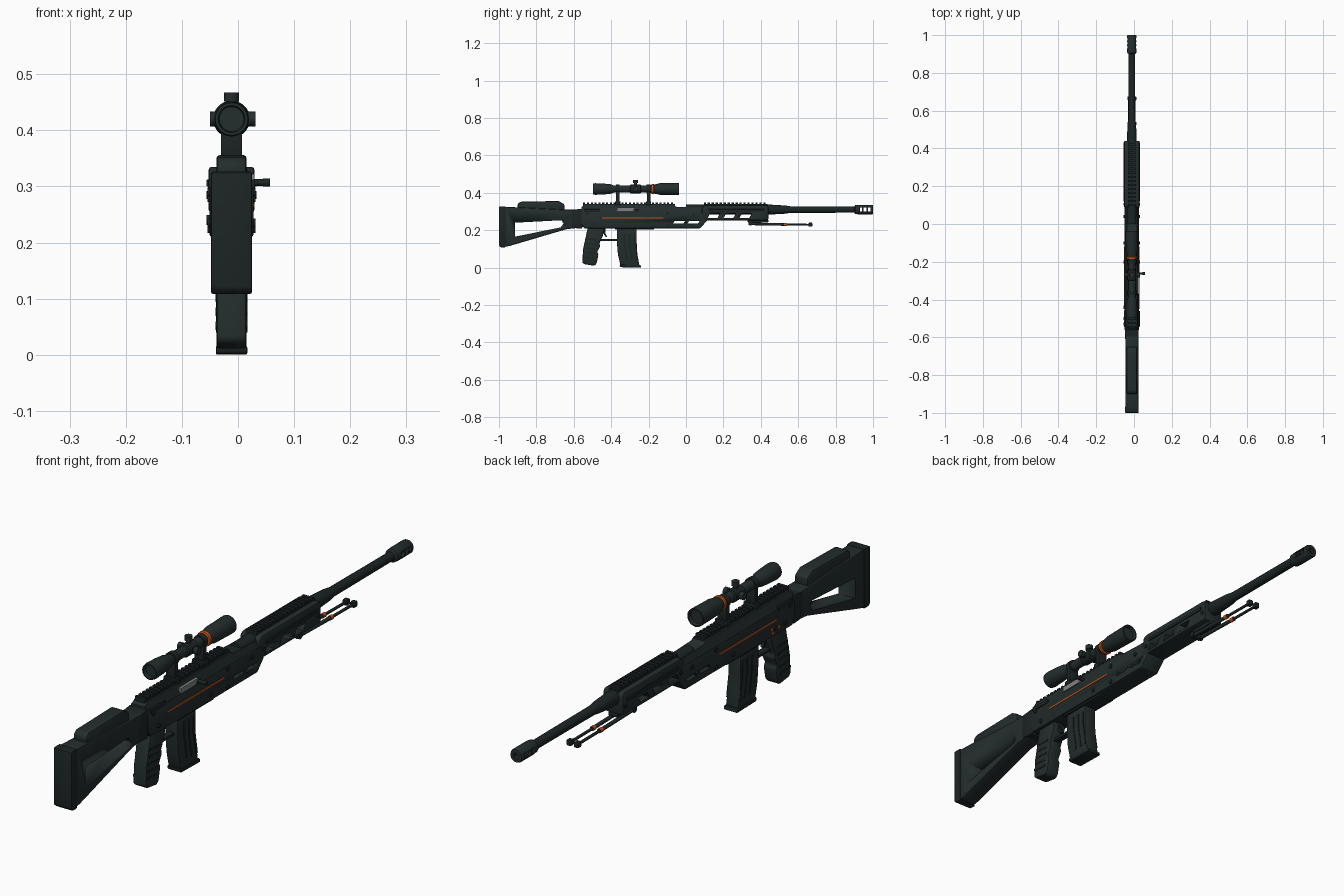
import bpy, bmesh, math
from mathutils import Vector, Matrix

cube = bpy.data.objects.get("Cube")
if cube:
    bpy.data.objects.remove(cube, do_unlink=True)

XC = -0.0115  # centre plane of the rifle


def material(name, rgb):
    m = bpy.data.materials.new(name)
    m.use_nodes = True
    m.diffuse_color = (*rgb, 1)
    m.node_tree.nodes["Principled BSDF"].inputs["Base Color"].default_value = (*rgb, 1)
    return m


BODY = material("dark green grey", (0.017, 0.026, 0.026))
DARK = material("near black", (0.012, 0.018, 0.018))
ORANGE = material("orange", (0.55, 0.085, 0.01))
STEEL = material("bare steel", (0.22, 0.23, 0.23))


def finish(name, bm, mat, bevel=0.0, x=0.0):
    bmesh.ops.recalc_face_normals(bm, faces=bm.faces)
    if bevel:
        edges = [e for e in bm.edges if e.calc_face_angle(0) > 0.5]
        bmesh.ops.bevel(bm, geom=edges, offset=bevel, segments=2, profile=0.5,
                        affect='EDGES', clamp_overlap=True)
    me = bpy.data.meshes.new(name)
    bm.to_mesh(me)
    bm.free()
    me.materials.append(mat)
    me.shade_smooth()
    me.set_sharp_from_angle(angle=math.radians(32))
    ob = bpy.data.objects.new(name, me)
    ob.location.x = XC + x
    bpy.context.collection.objects.link(ob)
    return ob


def prism(name, pts, half, mat, bevel=0.0, x=0.0, taper=None):
    """Side profile in (y, z) extruded across x; taper=(z, factor) narrows the top."""
    bm = bmesh.new()
    face = bm.faces.new([bm.verts.new((-half, y, z)) for y, z in pts])
    new = bmesh.ops.extrude_face_region(bm, geom=[face])["geom"]
    for v in new:
        if isinstance(v, bmesh.types.BMVert):
            v.co.x = half
    if taper:
        for v in bm.verts:
            if v.co.z > taper[0]:
                v.co.x *= taper[1]
    return finish(name, bm, mat, bevel, x)


def box(name, y0, y1, z0, z1, half, mat, bevel=0.0, x=0.0):
    return prism(name, [(y0, z0), (y1, z0), (y1, z1), (y0, z1)], half, mat, bevel, x)


def lathe(name, profile, z, mat, x=0.0, sides=28):
    """Profile of (y, radius) turned around an axis along y."""
    bm = bmesh.new()
    rings = []
    for y, r in profile:
        ring = []
        for i in range(sides):
            a = math.tau * i / sides
            ring.append(bm.verts.new((r * math.cos(a), y, z + r * math.sin(a))))
        rings.append(ring)
    for a, b in zip(rings, rings[1:]):
        for i in range(sides):
            j = (i + 1) % sides
            bm.faces.new((a[i], a[j], b[j], b[i]))
    bm.faces.new(rings[0])
    bm.faces.new(rings[-1])
    return finish(name, bm, mat, 0, x)


def rod(name, a, b, r, mat, sides=20):
    a, b = Vector(a), Vector(b)
    bm = bmesh.new()
    rot = (b - a).to_track_quat('Z', 'Y').to_matrix().to_4x4()
    bmesh.ops.create_cone(bm, cap_ends=True, segments=sides, radius1=r, radius2=r,
                          depth=(b - a).length,
                          matrix=Matrix.Translation((a + b) / 2) @ rot)
    return finish(name, bm, mat)


def cut(ob, cutters):
    for c in cutters:
        mod = ob.modifiers.new("cut", 'BOOLEAN')
        mod.operation, mod.solver, mod.object = 'DIFFERENCE', 'EXACT', c
    bpy.context.view_layer.update()
    me = bpy.data.meshes.new_from_object(
        ob.evaluated_get(bpy.context.evaluated_depsgraph_get()))
    ob.modifiers.clear()
    ob.data = me
    for c in cutters:
        bpy.data.objects.remove(c, do_unlink=True)


# Stock with triangular window, butt pad and cheek rest
stock = prism("stock", [(-.975, .325), (-.975, .11), (-.945, .115), (-.64, .205), (-.55, .215),
                        (-.55, .31), (-.66, .31), (-.9, .322)], .034, BODY, .006)
cut(stock, [prism("window", [(-.915, .24), (-.915, .165), (-.67, .215), (-.655, .235),
                             (-.665, .253)], .1, DARK)])
prism("butt_pad", [(-1, .325), (-1, .118), (-.99, .108), (-.965, .108), (-.965, .327),
                   (-.992, .327)], .0365, DARK, .004)
prism("cheek_rest", [(-.9, .315), (-.9, .34), (-.885, .352), (-.68, .356), (-.65, .338),
                     (-.65, .305)], .027, BODY, .006)
prism("stock_collar", [(-.61, .308), (-.61, .212), (-.555, .208), (-.555, .315)], .036, DARK, .004)

# Receiver with sloped shoulders and vented fore end
receiver = prism("receiver", [(-.56, .3), (-.56, .235), (-.545, .21), (.075, .21), (.112, .25),
                              (.112, .27), (.08, .3)], .039, BODY, .004)
cut(receiver, [prism("vent", [(y, .236), (y + .055, .236), (y + .065, .248), (y + .01, .25)],
                     .1, DARK) for y in (-.07, .008)])
prism("receiver_top", [(-.56, .295), (.085, .295), (.08, .32), (-.05, .325), (-.065, .334),
                       (-.545, .334), (-.56, .322)], .039, BODY, taper=(.31, .68))
for s in (-1, 1):
    box("accent_stripe", -.45, -.12, .263, .269, .001, ORANGE, x=s * .0395)
    for y, z in ((-.53, .29), (-.5, .235), (-.2, .235), (-.1, .29), (.04, .28), (-.1, .225)):
        rod("receiver_pin", (s * .03, y, z), (s * .043, y, z), .008, DARK)
    box("receiver_rib", -.545, -.46, .296, .312, .004, DARK, .002, x=s * .038)

# Ejection port, bolt handle and selector
prism("ejection_port", [(-.37, .302), (-.285, .302), (-.27, .322), (-.37, .322)], .006, STEEL,
      x=.0345)
rod("bolt_handle", (.02, -.262, .307), (.062, -.262, .307), .006, DARK)
rod("bolt_knob", (.056, -.262, .307), (.0685, -.262, .307), .0075, DARK)
rod("selector", (-.037, -.44, .24), (-.045, -.44, .24), .009, DARK)
for y, z in ((-.465, .235), (-.425, .24), (-.43, .225)):
    box("selector_mark", y - .006, y + .006, z - .005, z + .005, .001, ORANGE, x=-.0395)


# Toothed rails
def rail(y0, y1, z):
    box("rail_base", y0, y1, z - .01, z + .005, .02, DARK)
    n = int((y1 - y0) / .02)
    step = (y1 - y0) / n
    for i in range(n):
        y = y0 + i * step
        box("rail_tooth", y, y + step * .55, z + .004, z + .013, .021, DARK)


rail(-.55, -.06, .334)
rail(.095, .435, .334)

# Handguard with slanted vents
guard = prism("handguard", [(.085, .265), (.1, .253), (.44, .253), (.44, .325), (.43, .335),
                            (.1, .335), (.085, .325)], .041, BODY, .006)
slots = [prism("slot", [(y, .264), (y + .052, .264), (y + .066, .288), (y + .014, .288)], .1, DARK)
         for y in (.115, .2, .285)]
cut(guard, slots)
for s in (-1, 1):
    box("side_rail", .12, .42, .3, .312, .003, DARK, .001, x=s * .0415)
    for y in (.105, .425):
        rod("handguard_screw", (s * .03, y, .285), (s * .0445, y, .285), .007, DARK)

# Barrel and ported muzzle brake
lathe("barrel", [(0, .026), (.46, .026), (.53, .022), (.56, .0175), (.93, .0165)], .31, DARK)
brake = lathe("muzzle_brake", [(.9, .017), (.905, .024), (.925, .0255), (.995, .0255),
                               (1, .023), (1, .011), (.915, .011)], .31, BODY)
cut(brake, [box("port", y, y + .014, .3, .32, .1, DARK) for y in (.928, .95, .972)])

# Folded bipod
box("bipod_mount", .33, .44, .24, .256, .02, DARK, .003)
rod("bipod_pivot", (-.024, .345, .236), (.024, .345, .236), .011, DARK)
for s in (-1, 1):
    x = s * .015
    rod("bipod_leg", (x, .335, .234), (x, .54, .23), .007, BODY)
    rod("bipod_ring", (x, .525, .2305), (x, .54, .2305), .0085, ORANGE)
    rod("bipod_extension", (x, .535, .23), (x, .66, .229), .0052, DARK)
    box("bipod_foot", .655, .675, .219, .24, .009, DARK, .003, x=x)

# Pistol grip with finger ridges and rear ribs
prism("grip", [(-.525, .215), (-.55, .1), (-.555, .028), (-.545, .018), (-.49, .01),
               (-.478, .022), (-.468, .07), (-.475, .085), (-.458, .115), (-.463, .13),
               (-.445, .17), (-.435, .215)], .027, BODY, .006)
for i in range(5):
    y, z = -.525 + i * .004, .05 + i * .025
    prism("grip_rib", [(y - .025, z), (y + .035, z - .006), (y + .035, z + .003),
                       (y - .025, z + .009)], .0285, DARK)

# Trigger and guard
prism("trigger_guard", [(-.46, .152), (-.46, .143), (-.36, .143), (-.36, .152)], .012, DARK)
prism("trigger", [(-.445, .212), (-.43, .212), (-.432, .185), (-.422, .165), (-.428, .163),
                  (-.443, .183)], .006, DARK)

# Curved magazine
prism("magazine", [(-.37, .215), (-.37, .14), (-.364, .07), (-.35, .01), (-.248, .006),
                   (-.26, .07), (-.264, .14), (-.264, .215)], .026, BODY, .005)
prism("magazine_floor", [(-.355, .016), (-.352, .002), (-.24, 0), (-.243, .014)], .028, DARK, .003)
box("magazine_well", -.38, -.17, .203, .216, .033, DARK, .003)
for s in (-1, 1):
    for y in (-.335, -.308, -.281):
        prism("magazine_rib", [(y, .18), (y, .13), (y + .015, .04), (y + .025, .04),
                               (y + .01, .13), (y + .01, .18)], .0015, DARK, x=s * .0265)

# Telescopic sight
SZ = .42
lathe("scope", [(-.485, .022), (-.497, .024), (-.497, .029), (-.485, .031), (-.44, .029),
                (-.405, .026), (-.385, .0185), (-.2, .0185), (-.175, .023), (-.14, .031),
                (-.05, .033), (-.038, .033), (-.038, .028), (-.05, .026)], SZ, BODY)
lathe("scope_ring", [(-.186, .0215), (-.184, .027), (-.174, .028), (-.172, .025)], SZ, ORANGE)
lathe("scope_turret", [(-.3, .0185), (-.296, .023), (-.244, .023), (-.24, .0185)], SZ, DARK)
for d, reach in (((0, 0, 1), .047), ((1, 0, 0), .043), ((-1, 0, 0), .038)):
    d, c = Vector(d), Vector((0, -.27, SZ))
    rod("turret_neck", c, c + d * (reach - .014), .009, DARK)
    rod("turret_knob", c + d * (reach - .016), c + d * reach, .0135, BODY)
for y in (-.365, -.2):
    lathe("mount_ring", [(y - .01, .019), (y - .01, .0235), (y + .01, .0235), (y + .01, .019)],
          SZ, DARK)
    box("mount_post", y - .009, y + .009, .345, .41, .019, DARK, .002)
    box("mount_clamp", y - .014, y + .014, .335, .354, .026, DARK, .003)
